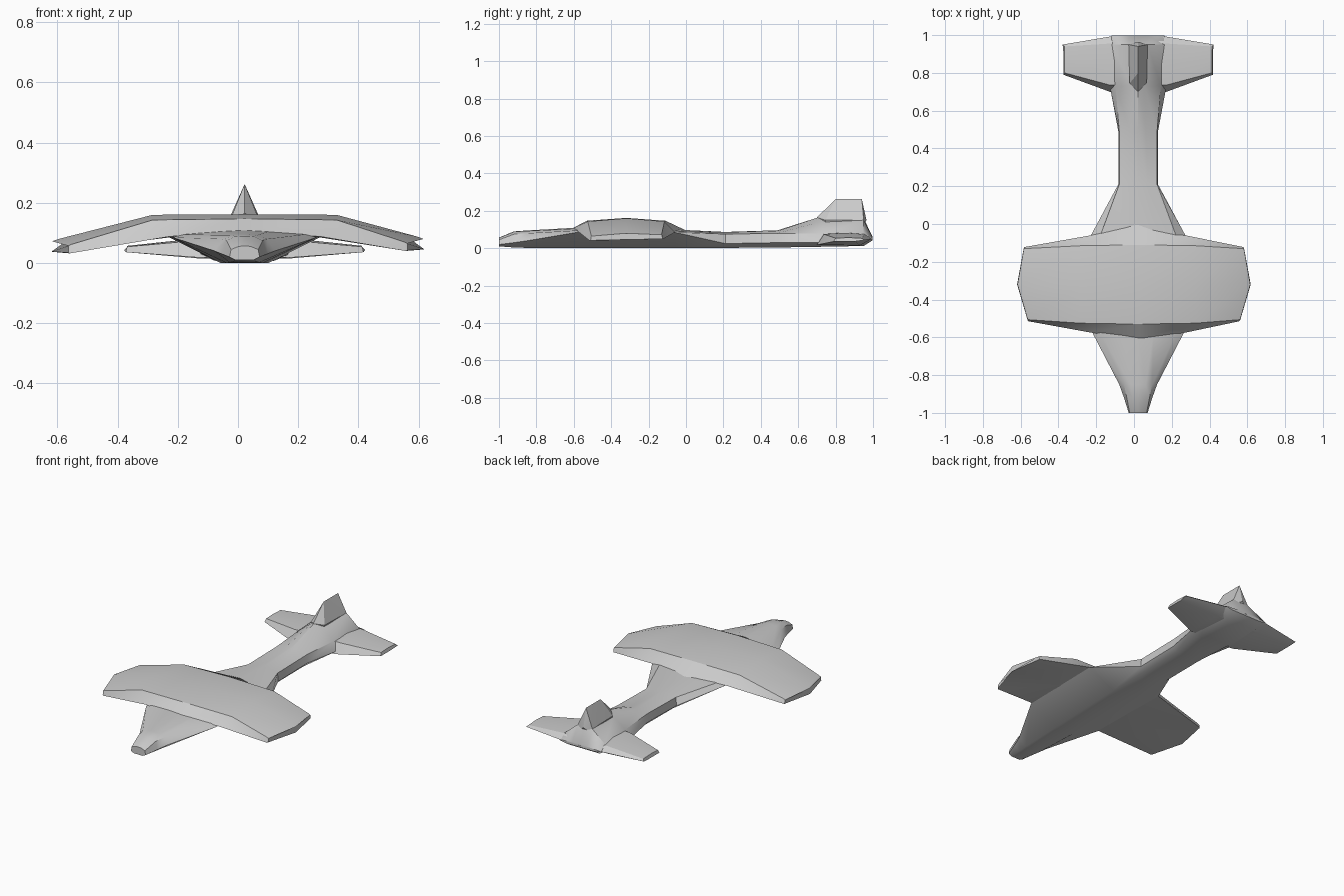
import bpy, bmesh, math

cube = bpy.data.objects.get("Cube")
if cube:
    bpy.data.objects.remove(cube, do_unlink=True)

CENTRE = 0.022  # x of the fuselage centre line

hull_grey = bpy.data.materials.new("hull_grey")
hull_grey.use_nodes = True
hull_grey.diffuse_color = (0.6, 0.6, 0.6, 1)
hull_grey.node_tree.nodes["Principled BSDF"].inputs["Base Color"].default_value = (0.6, 0.6, 0.6, 1)


def finish(name, bm, angle):
    bmesh.ops.recalc_face_normals(bm, faces=bm.faces)
    mesh = bpy.data.meshes.new(name)
    bm.to_mesh(mesh)
    bm.free()
    mesh.materials.append(hull_grey)
    obj = bpy.data.objects.new(name, mesh)
    obj.location.x = CENTRE
    bpy.context.collection.objects.link(obj)
    bpy.ops.object.select_all(action='DESELECT')
    obj.select_set(True)
    bpy.context.view_layer.objects.active = obj
    bpy.ops.object.shade_smooth_by_angle(angle=math.radians(angle))
    return obj


def loft(name, rings, angle=30):
    """Skin a list of equal-length closed rings and cap both ends."""
    bm = bmesh.new()
    rows = [[bm.verts.new(p) for p in ring] for ring in rings]
    n = len(rows[0])
    for a, b in zip(rows, rows[1:]):
        for i in range(n):
            j = (i + 1) % n
            bm.faces.new((a[i], a[j], b[j], b[i]))
    bm.faces.new(rows[0])
    bm.faces.new(rows[-1])
    return finish(name, bm, angle)


def body_ring(y, bottom, edge, shoulder, ridge, top):
    half = [bottom, edge, shoulder, ridge]
    right = [(x, y, z) for x, z in half]
    left = [(-x, y, z) for x, z in reversed(half)]
    return right + [(0, y, top)] + left


# Fuselage: (y, bottom corner, widest edge, shoulder, ridge side, top height)
loft("fuselage", [body_ring(*s) for s in (
    (-1.0, (.03, .01), (.05, .02), (.045, .045), (.02, .055), .057),
    (-.92, (.04, .004), (.075, .03), (.06, .075), (.03, .088), .09),
    (-.85, (.05, .002), (.10, .04), (.075, .08), (.04, .092), .095),
    (-.58, (.06, 0), (.24, .085), (.20, .095), (.08, .105), .11),
    (-.06, (.08, 0), (.25, .085), (.20, .092), (.08, .10), .10),
    (.21, (.08, .002), (.105, .025), (.10, .075), (.05, .085), .087),
    (.49, (.08, .004), (.105, .03), (.10, .08), (.04, .092), .096),
    (.73, (.10, .008), (.15, .03), (.12, .08), (.035, .145), .172),
    (.95, (.10, .012), (.16, .045), (.14, .075), (.05, .15), .16),
    (.998, (.10, .042), (.14, .05), (.13, .054), (.05, .058), .06),
)], angle=35)


def wing_ring(lead_low, lead_top, mid_top, trail_top, trail_low, mid_low, side, reach=0, drop=0):
    return [(side * (x + reach), y, z - drop)
            for x, y, z in (lead_low, lead_top, mid_top, trail_top, trail_low, mid_low)]


# Main wing: flat centre panel with drooped, pointed tips
wing_centre = [(0, -.61, .105), (0, -.53, .147), (0, -.32, .162),
               (0, -.11, .147), (0, .0, .095), (0, -.32, .05)]
wing_kink = [(.25, -.575, .088), (.305, -.525, .143), (.305, -.32, .16),
             (.305, -.115, .143), (.25, -.06, .085), (.25, -.32, .085)]
wing_tip = [(.535, -.515, .04), (.53, -.507, .07), (.572, -.32, .088),
            (.55, -.13, .077), (.557, -.122, .05), (.594, -.32, .045)]
wing_edge = [(.54, -.51, .042), (.54, -.506, .065), (.594, -.32, .08),
             (.56, -.13, .072), (.56, -.125, .05), (.596, -.32, .046)]
loft("main_wing", [
    wing_ring(*wing_edge, -1, .045, .008),
    wing_ring(*wing_tip, -1, .045, .008),
    wing_ring(*wing_kink, -1),
    wing_ring(*wing_centre, 1),
    wing_ring(*wing_kink, 1),
    wing_ring(*wing_tip, 1),
    wing_ring(*wing_edge, 1),
], angle=28)

# Tailplane: swept, tapering to thin tips
tail_centre = [(0, .70, .015), (0, .735, .08), (0, .85, .085),
               (0, .96, .08), (0, .999, .052), (0, .93, .012)]
tail_root = [(.15, .70, .018), (.155, .737, .075), (.155, .85, .082),
             (.155, .955, .075), (.15, .992, .05), (.15, .93, .015)]
tail_tip = [(.395, .79, .036), (.39, .80, .054), (.39, .87, .057),
            (.39, .94, .053), (.40, .95, .043), (.395, .90, .036)]
loft("tailplane", [
    wing_ring(*tail_tip, -1),
    wing_ring(*tail_root, -1),
    wing_ring(*tail_centre, 1),
    wing_ring(*tail_root, 1),
    wing_ring(*tail_tip, 1),
], angle=28)

# Tail fin: wedge rising to a sharp ridge
bm = bmesh.new()
for p in ((0, .70, .165), (0, .80, .262), (0, .94, .262), (0, .965, .15)):
    bm.verts.new(p)
for s in (-1, 1):
    for p in ((.045, .745, .15), (.05, .95, .15), (.045, .95, .12), (.035, .745, .12)):
        bm.verts.new((s * p[0], p[1], p[2]))
bmesh.ops.convex_hull(bm, input=bm.verts)
finish("tail_fin", bm, 20)
